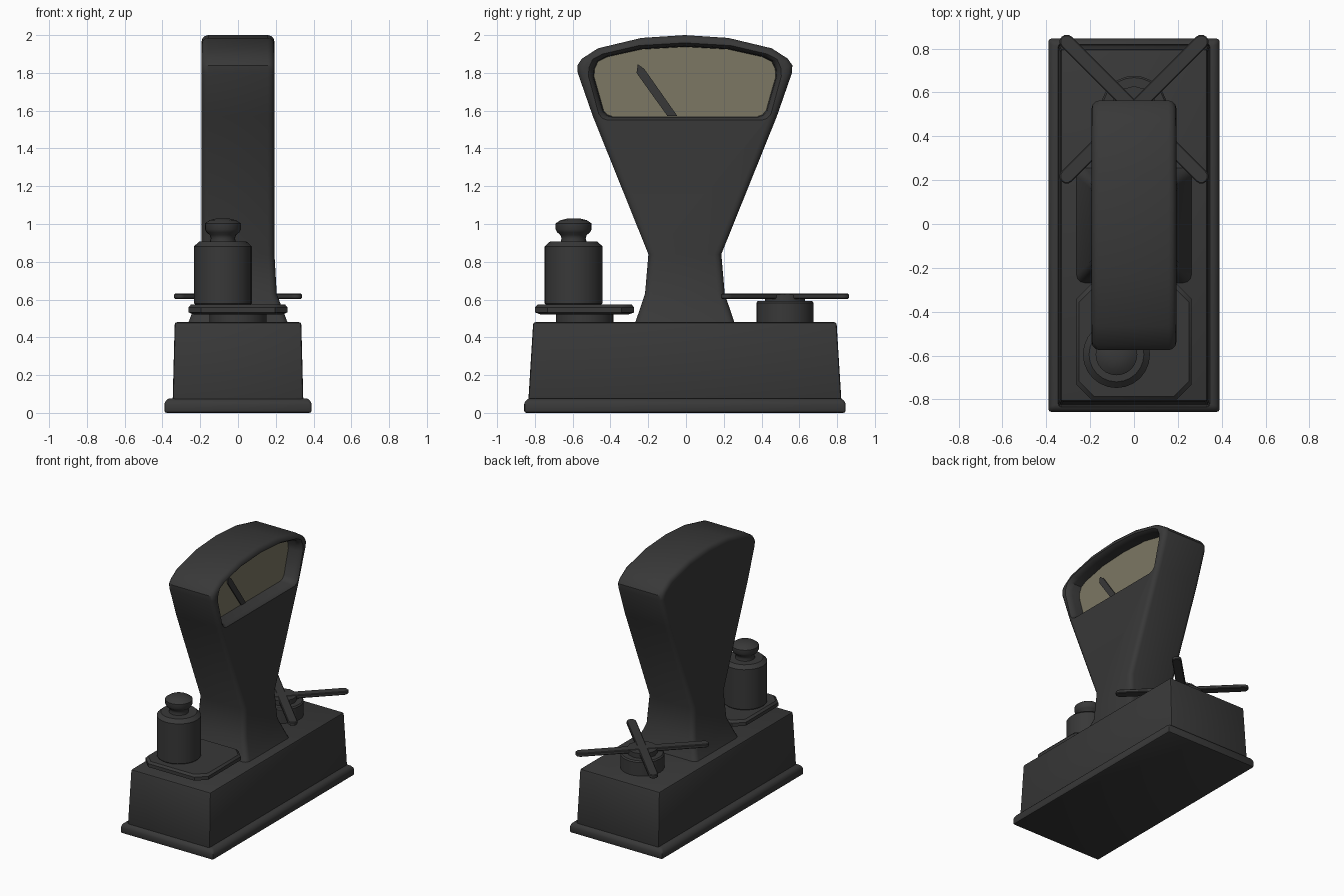
import bpy, bmesh, math
from math import cos, sin, pi, radians

if "Cube" in bpy.data.objects:
    bpy.data.objects.remove(bpy.data.objects["Cube"])

CY = -0.006  # y centre of the body


def material(name, rgb):
    m = bpy.data.materials.new(name)
    m.diffuse_color = (*rgb, 1)
    m.use_nodes = True
    m.node_tree.nodes["Principled BSDF"].inputs["Base Color"].default_value = m.diffuse_color
    return m


IRON = material("dark iron", (0.04, 0.04, 0.04))
DIAL = material("aged cream dial", (0.2, 0.185, 0.125))


def loft(name, rings, bevel=0, limit=30, segments=2):
    """Skin a stack of equal-length point rings, cap both ends."""
    bm = bmesh.new()
    loops = [[bm.verts.new(p) for p in r] for r in rings]
    n = len(rings[0])
    for a, b in zip(loops, loops[1:]):
        for i in range(n):
            j = (i + 1) % n
            bm.faces.new((a[i], a[j], b[j], b[i]))
    bm.faces.new(loops[0])
    bm.faces.new(loops[-1])
    bmesh.ops.remove_doubles(bm, verts=bm.verts, dist=1e-5)
    bmesh.ops.dissolve_limit(bm, angle_limit=0.01, verts=bm.verts, edges=bm.edges)
    bmesh.ops.recalc_face_normals(bm, faces=bm.faces)
    me = bpy.data.meshes.new(name)
    bm.to_mesh(me)
    bm.free()
    ob = bpy.data.objects.new(name, me)
    bpy.context.collection.objects.link(ob)
    me.materials.append(IRON)
    if bevel:
        m = ob.modifiers.new("Bevel", "BEVEL")
        m.width, m.segments = bevel, segments
        m.limit_method, m.angle_limit = "ANGLE", radians(limit)
        m.use_clamp_overlap = False
    return ob


def bake(ob):
    """Apply the modifiers."""
    deps = bpy.context.evaluated_depsgraph_get()
    me = bpy.data.meshes.new_from_object(ob.evaluated_get(deps))
    ob.modifiers.clear()
    ob.data = me


def smooth(ob, angle=35):
    bpy.ops.object.select_all(action="DESELECT")
    ob.select_set(True)
    bpy.context.view_layer.objects.active = ob
    bpy.ops.object.shade_smooth_by_angle(angle=radians(angle))


def rect(hx, hy, z, cy=CY):
    return [(-hx, cy - hy, z), (hx, cy - hy, z), (hx, cy + hy, z), (-hx, cy + hy, z)]


def turned(name, x, y, profile, n=24):
    """Lathe a (radius, z) profile about a vertical axis."""
    rings = [[(x + r * cos(2 * pi * i / n), y + r * sin(2 * pi * i / n), z)
              for i in range(n)] for r, z in profile]
    return loft(name, rings)


parts = []

# base: stepped plinth and tapered case
parts.append(loft("plinth", [rect(.39, .851, 0), rect(.39, .851, .055), rect(.37, .83, .077)], .012))
parts.append(loft("base_case", [rect(.346, .829, .06), rect(.335, .803, .48)], .012))

# tower: stacked rectangles (z, half depth x, half width y)
levels = [(.42, .287, .287), (.48, .262, .262), (.63, .205, .211), (.84, .193, .193),
          (1.57, .193, .487), (1.80, .193, .567), (1.84, .193, .569), (1.875, .193, .545),
          (1.93, .193, .46), (1.985, .193, .23), (2.0, .193, 0)]
tower = loft("tower", [rect(hx, hy, z) for z, hx, hy in levels], .035, 65, 3)

# window recess, flared towards the outside
half = [(.385, 1.57), (.41, 1.578), (.43, 1.60), (.455, 1.69), (.481, 1.78), (.478, 1.82),
        (.46, 1.86), (.41, 1.885), (.23, 1.925)]
window = half + [(0, 1.938)] + [(-y, z) for y, z in reversed(half)]


def window_ring(x, grow):
    return [(x, CY + y * (1 + grow), 1.75 + (z - 1.75) * (1 + 1.8 * grow)) for y, z in window]


cutter = loft("window_cutter", [window_ring(x, g) for x, g in
                                ((.09, 0), (.15, .01), (.175, .025), (.19, .055), (.21, .10))])
cutter.hide_render = True
cut = tower.modifiers.new("Window", "BOOLEAN")
cut.operation, cut.object, cut.solver = "DIFFERENCE", cutter, "EXACT"
bake(tower)
bpy.data.objects.remove(cutter)

# dial colour on the recess floor
tower.data.materials.append(DIAL)
for f in tower.data.polygons:
    f.material_index = int(f.normal.x > .99 and .08 < f.center.x < .1 and f.center.z > 1.5)
parts.append(tower)

# pointer on the dial
needle = [(-.098, 1.571), (-.045, 1.571), (-.22, 1.82), (-.255, 1.846), (-.262, 1.80)]
parts.append(loft("needle", [[(x, y, z) for y, z in needle] for x in (.088, .098)]))

# weighing pan: octagonal plate on a round post
PY = -.537


def octagon(h, z, c=.068):
    k = h - c
    return [(x, PY + y, z) for x, y in ((h, -k), (h, k), (k, h), (-k, h),
                                        (-h, k), (-h, -k), (-k, -h), (k, -h))]


parts.append(turned("pan_post", 0, PY, [(.152, .47), (.152, .535)]))
parts.append(loft("pan_plate", [octagon(h, z) for h, z in
                                ((.235, .522), (.263, .532), (.263, .558), (.25, .573))]))

# loose weight with knob
parts.append(turned("weight", -.08, -.595, [
    (.148, .574), (.153, .58), (.153, .882), (.125, .907), (.068, .907), (.064, .925),
    (.07, .942), (.086, .955), (.095, .972), (.095, 1.003), (.07, 1.02), (.03, 1.03)]))

# spider support: post, hub and crossed arms
SY = .524
parts.append(turned("spider_post", 0, SY, [(.152, .47), (.152, .582), (.144, .592)]))
parts.append(turned("spider_hub", 0, SY, [(.105, .58), (.105, .628)], 12))


def arm_ring(angle, z, length=.434, r=.033):
    pts = []
    for end in (0, pi):
        for i in range(7):
            a = end - pi / 2 + pi * i / 6
            u, v = length * cos(end) + r * cos(a), r * sin(a)
            pts.append((u * cos(angle) - v * sin(angle), SY + u * sin(angle) + v * cos(angle), z))
    return pts


for name, a in (("spider_arm_a", pi / 4), ("spider_arm_b", -pi / 4)):
    parts.append(loft(name, [arm_ring(a, .604), arm_ring(a, .631)], .005, 60, 1))

for p in parts:
    if p.modifiers:
        bake(p)
    smooth(p)
